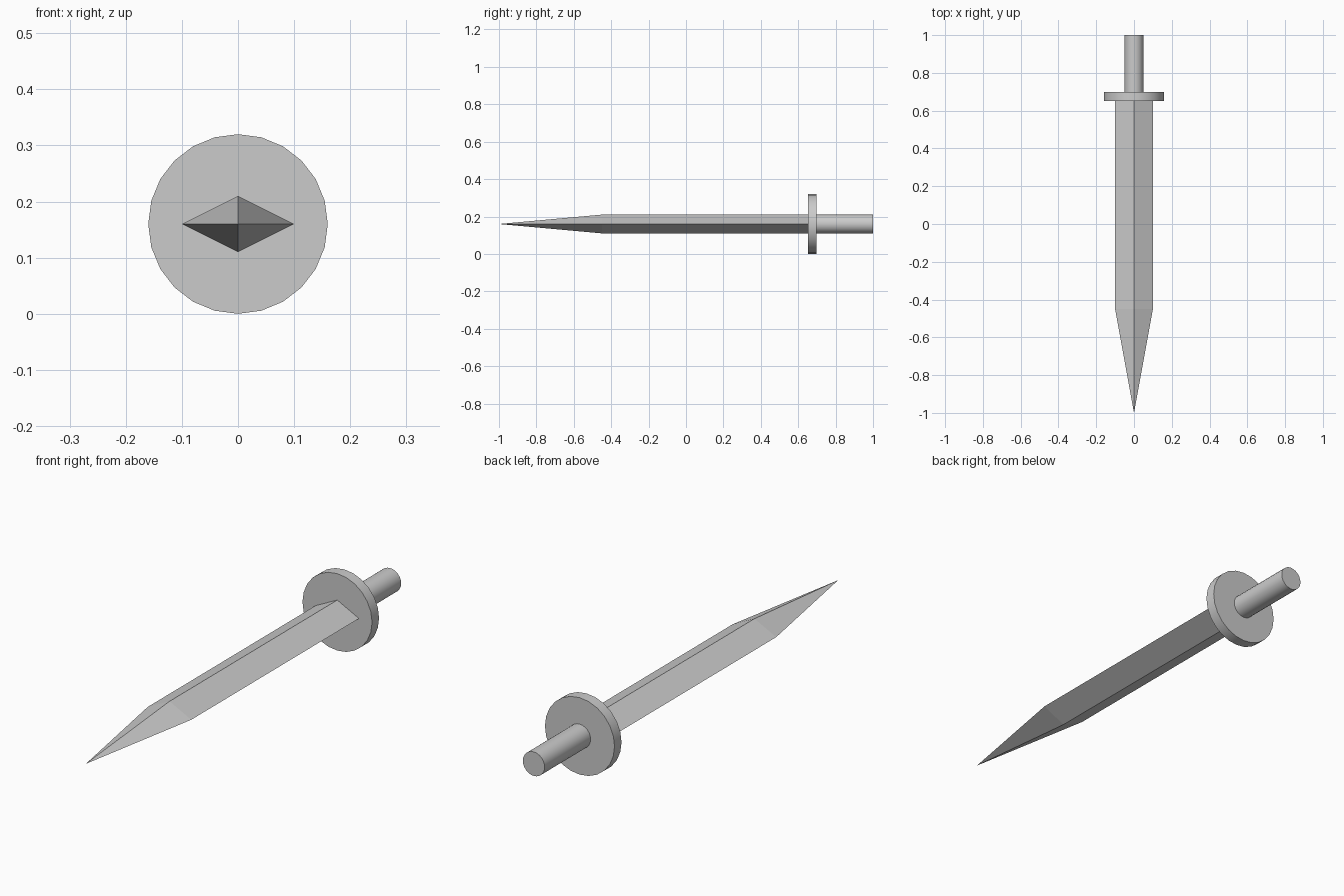
import bpy, bmesh
from math import pi

if "Cube" in bpy.data.objects:
    bpy.data.objects.remove(bpy.data.objects["Cube"])

Z = 0.16  # height of the sword's axis


def disc(name, radius, y0, y1, sides=24):
    """Capped cylinder running along y."""
    bpy.ops.mesh.primitive_cylinder_add(
        vertices=sides, radius=radius, depth=y1 - y0,
        location=(0, (y0 + y1) / 2, Z), rotation=(pi / 2, 0, 0))
    ob = bpy.context.object
    ob.name = name
    bpy.ops.object.shade_smooth_by_angle()
    return ob


# Round guard and grip
disc("guard", 0.16, 0.652, 0.698)
disc("grip", 0.05, 0.698, 1.0)

# Blade: diamond section extruded forward, then drawn to a point
bm = bmesh.new()
section = [(0.1, 0), (0, 0.05), (-0.1, 0), (0, -0.05)]
base = [bm.verts.new((x, 0.652, Z + z)) for x, z in section]
shoulder = [bm.verts.new((x, -0.45, Z + z)) for x, z in section]
tip = bm.verts.new((0, -1.0, Z))
bm.faces.new(base)
for i in range(4):
    j = (i + 1) % 4
    bm.faces.new((base[i], base[j], shoulder[j], shoulder[i]))
    bm.faces.new((shoulder[i], shoulder[j], tip))
bmesh.ops.recalc_face_normals(bm, faces=bm.faces)
mesh = bpy.data.meshes.new("blade")
bm.to_mesh(mesh)
bm.free()
bpy.context.collection.objects.link(bpy.data.objects.new("blade", mesh))
